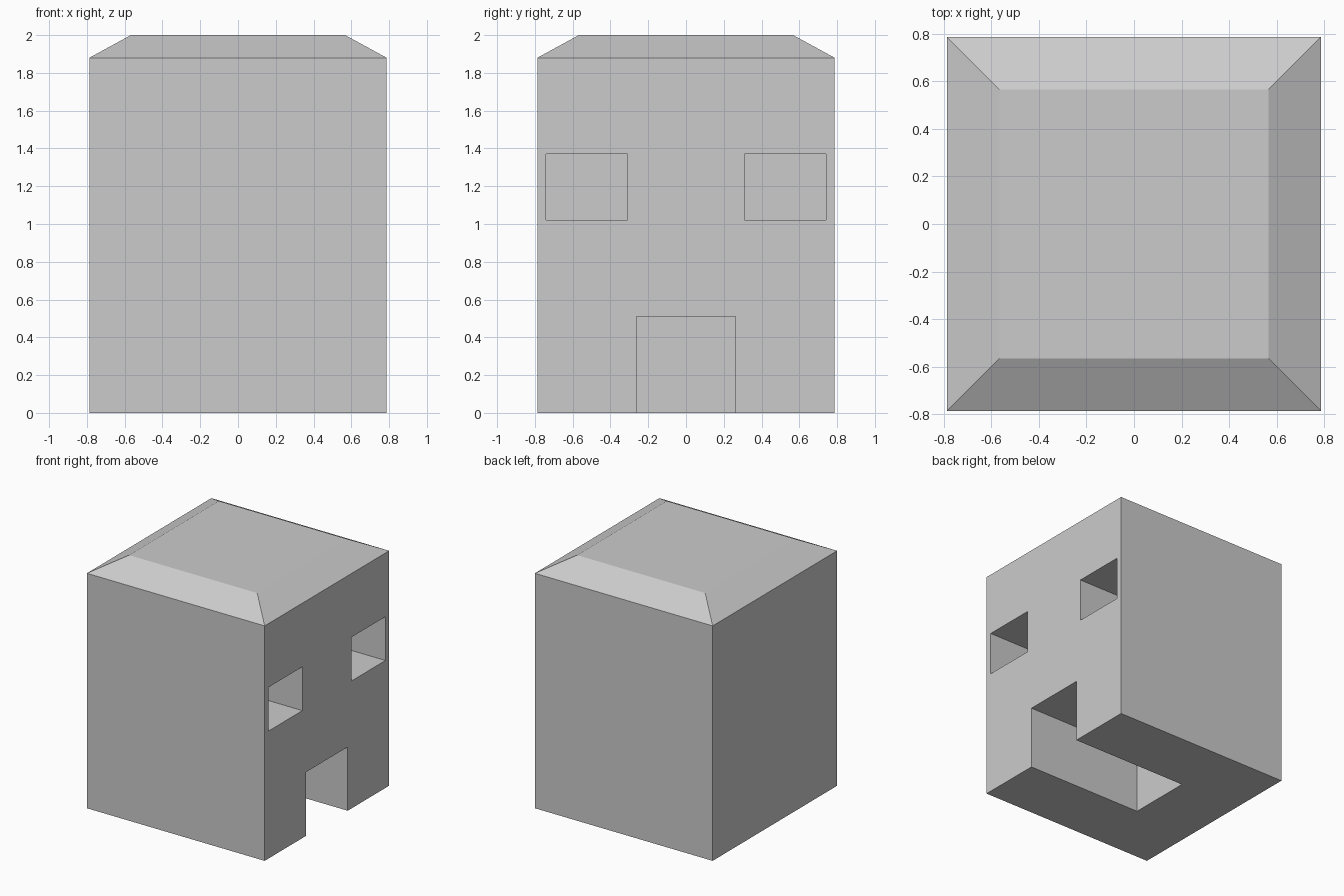
import bpy, bmesh

if "Cube" in bpy.data.objects:
    bpy.data.objects.remove(bpy.data.objects["Cube"])

W, INSET, EAVE, TOP = 0.787, 0.567, 1.88, 2.0   # half width, half roof top, heights
BACK = -0.25                                    # depth reached by the recesses


def new_object(name, bm):
    bmesh.ops.recalc_face_normals(bm, faces=bm.faces)
    mesh = bpy.data.meshes.new(name)
    bm.to_mesh(mesh)
    bm.free()
    obj = bpy.data.objects.new(name, mesh)
    bpy.context.collection.objects.link(obj)
    return obj


def square_loft(name, levels):
    """Solid through square rings given as (half width, z)."""
    bm = bmesh.new()
    rings = [[bm.verts.new((sx * h, sy * h, z))
              for sx, sy in ((-1, -1), (1, -1), (1, 1), (-1, 1))]
             for h, z in levels]
    for low, high in zip(rings, rings[1:]):
        for i in range(4):
            j = (i + 1) % 4
            bm.faces.new((low[i], low[j], high[j], high[i]))
    bm.faces.new(rings[0][::-1])
    bm.faces.new(rings[-1])
    return new_object(name, bm)


def box(name, x0, x1, y0, y1, z0, z1):
    bm = bmesh.new()
    bmesh.ops.create_cube(bm, size=1)
    for v in bm.verts:
        v.co = (x1 if v.co.x > 0 else x0,
                y1 if v.co.y > 0 else y0,
                z1 if v.co.z > 0 else z0)
    return new_object(name, bm)


# stone block with a bevelled top
block = square_loft("stone_block", [(W, 0), (W, EAVE), (INSET, TOP)])

# recesses in the right side: two square windows and a doorway
cutters = [box("doorway_cutter", BACK, 1, -0.263, 0.263, -0.2, 0.51)]
for y in (-0.525, 0.525):
    cutters.append(box("window_cutter", BACK, 1, y - 0.215, y + 0.215, 1.02, 1.37))

for cutter in cutters:
    cutter.hide_render = True
    cutter.hide_viewport = True
    mod = block.modifiers.new(cutter.name, 'BOOLEAN')
    mod.operation = 'DIFFERENCE'
    mod.solver = 'EXACT'
    mod.object = cutter
